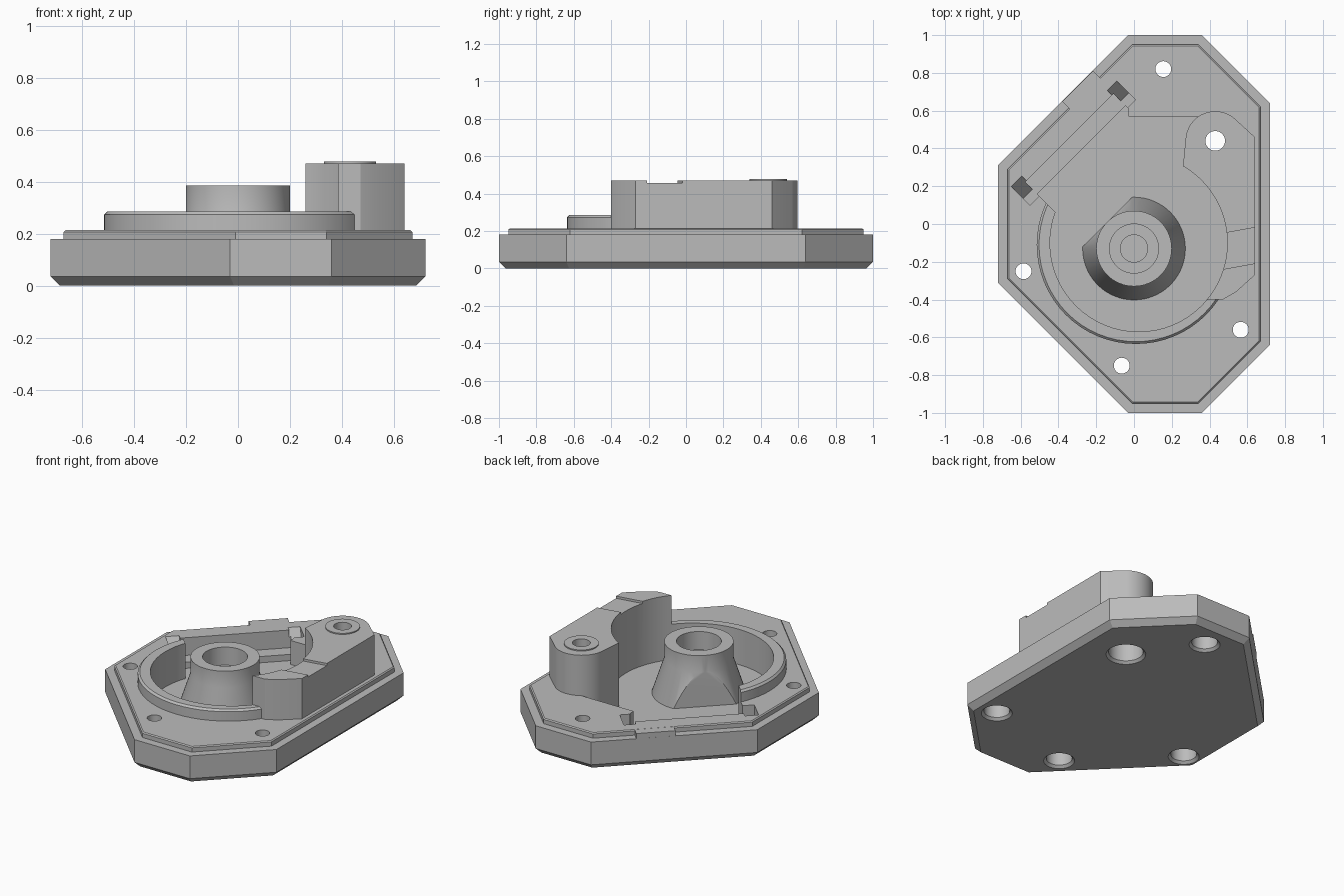
import bpy, bmesh
from math import sin, cos, pi, radians, sqrt
from mathutils import Vector

if "Cube" in bpy.data.objects:
    bpy.data.objects.remove(bpy.data.objects["Cube"])

grey = bpy.data.materials.new("light_grey")
grey.use_nodes = True
grey.diffuse_color = (0.5, 0.5, 0.5, 1)
grey.node_tree.nodes["Principled BSDF"].inputs["Base Color"].default_value = (0.5, 0.5, 0.5, 1)


def diag(u, v):
    """Point in axes turned 45 degrees: u along the slanted side, v outward."""
    return ((u - v) / sqrt(2), (u + v) / sqrt(2))


def arc(cx, cy, r, a0=0, a1=360, n=64):
    steps = n if a1 - a0 == 360 else n + 1
    return [(cx + r * cos(radians(a0 + (a1 - a0) * i / n)),
             cy + r * sin(radians(a0 + (a1 - a0) * i / n))) for i in range(steps)]


def inset(pts, d):
    """Shrink a convex anticlockwise outline by d."""
    out = []
    for i, p in enumerate(pts):
        p = Vector(p)
        a = (p - Vector(pts[i - 1])).normalized()
        b = (Vector(pts[(i + 1) % len(pts)]) - p).normalized()
        na, nb = Vector((-a.y, a.x)), Vector((-b.y, b.x))
        out.append(tuple(p + (na + nb) * d / (1 + na.dot(nb))))
    return out


def loft(name, layers):
    """Closed solid through stacked outlines of equal point count."""
    bm = bmesh.new()
    rings = [[bm.verts.new((x, y, z)) for x, y in pts] for pts, z in layers]
    n = len(rings[0])
    bm.faces.new(rings[0][::-1])
    bm.faces.new(rings[-1])
    for lo, hi in zip(rings, rings[1:]):
        for i in range(n):
            j = (i + 1) % n
            bm.faces.new((lo[i], lo[j], hi[j], hi[i]))
    bmesh.ops.recalc_face_normals(bm, faces=bm.faces[:])
    mesh = bpy.data.meshes.new(name)
    bm.to_mesh(mesh)
    bm.free()
    mesh.materials.append(grey)
    ob = bpy.data.objects.new(name, mesh)
    bpy.context.collection.objects.link(ob)
    return ob


def prism(name, pts, z0, z1):
    return loft(name, [(pts, z0), (pts, z1)])


def select(ob):
    bpy.ops.object.select_all(action='DESELECT')
    ob.select_set(True)
    bpy.context.view_layer.objects.active = ob


def combine(ob, tool, op='DIFFERENCE', keep=False):
    select(ob)
    m = ob.modifiers.new("cut", 'BOOLEAN')
    m.operation, m.object, m.solver = op, tool, 'EXACT'
    bpy.ops.object.modifier_apply(modifier=m.name)
    if not keep:
        bpy.data.objects.remove(tool)


FLOOR = 0.06

# Base plate with chamfered underside and stepped lip
outline = [(-0.03, 1), (-0.72, 0.31), (-0.72, -0.31), (-0.03, -1),
           (0.36, -1), (0.72, -0.64), (0.72, 0.64), (0.36, 1)]
plate = loft("base_plate", [(inset(outline, d), z) for d, z in
             ((0.035, 0), (0, 0.035), (0, 0.18), (0.05, 0.18), (0.05, 0.207), (0.057, 0.213))])

# Raised ring around the cavity
rim = loft("ring_wall", [(arc(0.01, -0.11, r), z) for r, z in
                         ((0.525, 0.1), (0.525, 0.273), (0.513, 0.285))])
combine(plate, rim, 'UNION')

# Round cavity and its opening towards the slanted side
combine(plate, prism("cavity_cutter", arc(0.025, -0.1, 0.47), FLOOR, 0.6))
opening = [diag(-0.25, 0.1), (0.34, 0), (0.34, 0.57), (-0.03, 0.57),
           diag(0.41, 0.453), diag(0.41, 0.565), diag(-0.25, 0.565)]
combine(plate, prism("opening_cutter", opening, FLOOR, 0.6))

# Notches at both ends of the opening, with a sloping outer face
for u0, u1 in ((-0.32, -0.24), (0.4, 0.47)):
    def quad(v):
        return [diag(u0, 0.46), diag(u1, 0.46), diag(u1, v), diag(u0, v)]
    combine(plate, loft("notch_cutter", [(quad(0.51), 0.1), (quad(0.605), 0.22)]))

# Low ledge in the opening and a tab bridging the lip
prism("slot_ledge", [diag(-0.25, 0.475), diag(0.41, 0.475),
                     diag(0.41, 0.57), diag(-0.25, 0.57)], 0.05, 0.1)
prism("lip_tab", [diag(0.19, 0.62), diag(0.42, 0.62),
                  diag(0.42, 0.728), diag(0.19, 0.728)], 0.17, 0.2125)

# Tall side block with rounded post end
block_pts = (arc(0.025, -0.1, 0.469, 60, -40, 32)
             + [(0.47, -0.4), (0.54, -0.36), (0.64, -0.27), (0.64, 0.46)]
             + arc(0.43, 0.44, 0.157, 52, 175, 24))
block = prism("side_block", block_pts, 0.05, 0.47)
combine(block, prism("groove_cutter", [(0.3, -0.27), (0.8, -0.18), (0.8, 0.01), (0.3, -0.08)],
                     0.456, 0.6))
washer = prism("post_collar", arc(0.43, 0.44, 0.1), 0.46, 0.477)

# Hollow central boss with flared foot, flattened on the slanted side
boss = loft("center_boss", [(arc(0, -0.13, r), z) for r, z in
                            ((0.272, 0.05), (0.272, FLOOR), (0.2, 0.28), (0.2, 0.385))])
side = -0.13 / sqrt(2) + 0.2
combine(boss, prism("foot_cutter", [diag(-1, side), diag(1, side), diag(1, 1), diag(-1, 1)], 0, 0.5))
for r, z in ((0.13, 0.27), (0.072, 0.12)):
    combine(boss, prism("bore_cutter", arc(0, -0.13, r), z, 0.6))

# Screw holes with counterbores from below
holes = [(0.155, 0.82, 0.042, 0.075, 0.12), (-0.585, -0.25, 0.042, 0.075, 0.12),
         (0.565, -0.56, 0.042, 0.075, 0.12), (-0.065, -0.75, 0.042, 0.075, 0.12),
         (0.43, 0.44, 0.052, 0.1, 0.16)]
for x, y, r, head, depth in holes:
    drill = loft("drill", [(arc(x, y, q, n=32), z) for q, z in
                           ((head + 0.025, -0.01), (head, 0.015), (head, depth),
                            (r, depth), (r, 0.7))])
    if y == 0.44:
        combine(block, drill, keep=True)
        combine(washer, drill, keep=True)
    combine(plate, drill)

# Smooth curved walls, keep sharp edges
for ob in [o for o in bpy.context.collection.objects if o.type == 'MESH']:
    select(ob)
    bpy.ops.object.shade_smooth_by_angle(angle=radians(25))
